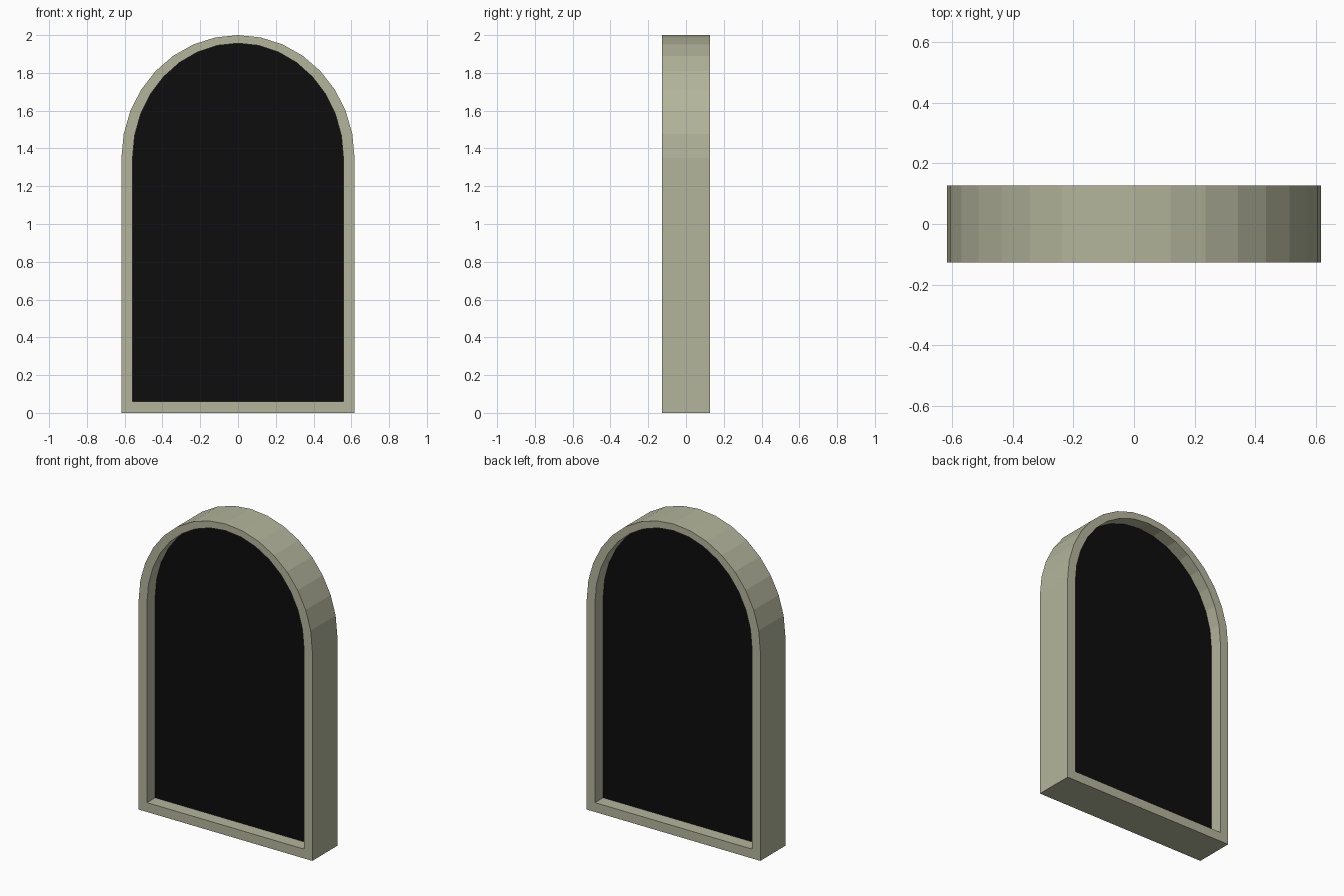
import bpy, math

if "Cube" in bpy.data.objects:
    bpy.data.objects.remove(bpy.data.objects["Cube"])

def material(name, rgb):
    m = bpy.data.materials.new(name)
    m.diffuse_color = (*rgb, 1)
    m.use_nodes = True
    m.node_tree.nodes["Principled BSDF"].inputs["Base Color"].default_value = m.diffuse_color
    return m

stone = material("pale stone", (0.45, 0.46, 0.33))
black = material("black", (0.004, 0.004, 0.004))
SPRING = 1.35   # height where the arch begins
STEPS = 16

def arch(half_width, bottom, top):
    """Closed arch outline in x, z."""
    pts = [(-half_width, bottom), (half_width, bottom)]
    for i in range(STEPS + 1):
        a = math.pi * i / STEPS
        pts.append((half_width * math.cos(a), SPRING + (top - SPRING) * math.sin(a)))
    return pts

def make(name, verts, faces, mat):
    me = bpy.data.meshes.new(name)
    me.from_pydata(verts, [], faces)
    me.materials.append(mat)
    ob = bpy.data.objects.new(name, me)
    bpy.context.collection.objects.link(ob)
    return ob

outer = arch(0.617, 0.0, 2.0)
inner = arch(0.558, 0.06, 1.957)
n = len(outer)

# Frame: outer wall, inner reveal, front and back rims
D = 0.127
verts = [(x, y, z) for ring, y in ((outer, -D), (inner, -D), (inner, D), (outer, D)) for x, z in ring]
faces = []
for r in range(4):
    s = (r + 1) % 4
    for i in range(n):
        j = (i + 1) % n
        faces.append((r * n + i, r * n + j, s * n + j, s * n + i))
make("arched_frame", verts, faces, stone)

# Dark panel recessed from both sides
P = 0.045
verts = [(x, y, z) for y in (-P, P) for x, z in inner]
make("dark_panel", verts, [tuple(range(n)), tuple(range(2 * n - 1, n - 1, -1))], black)
